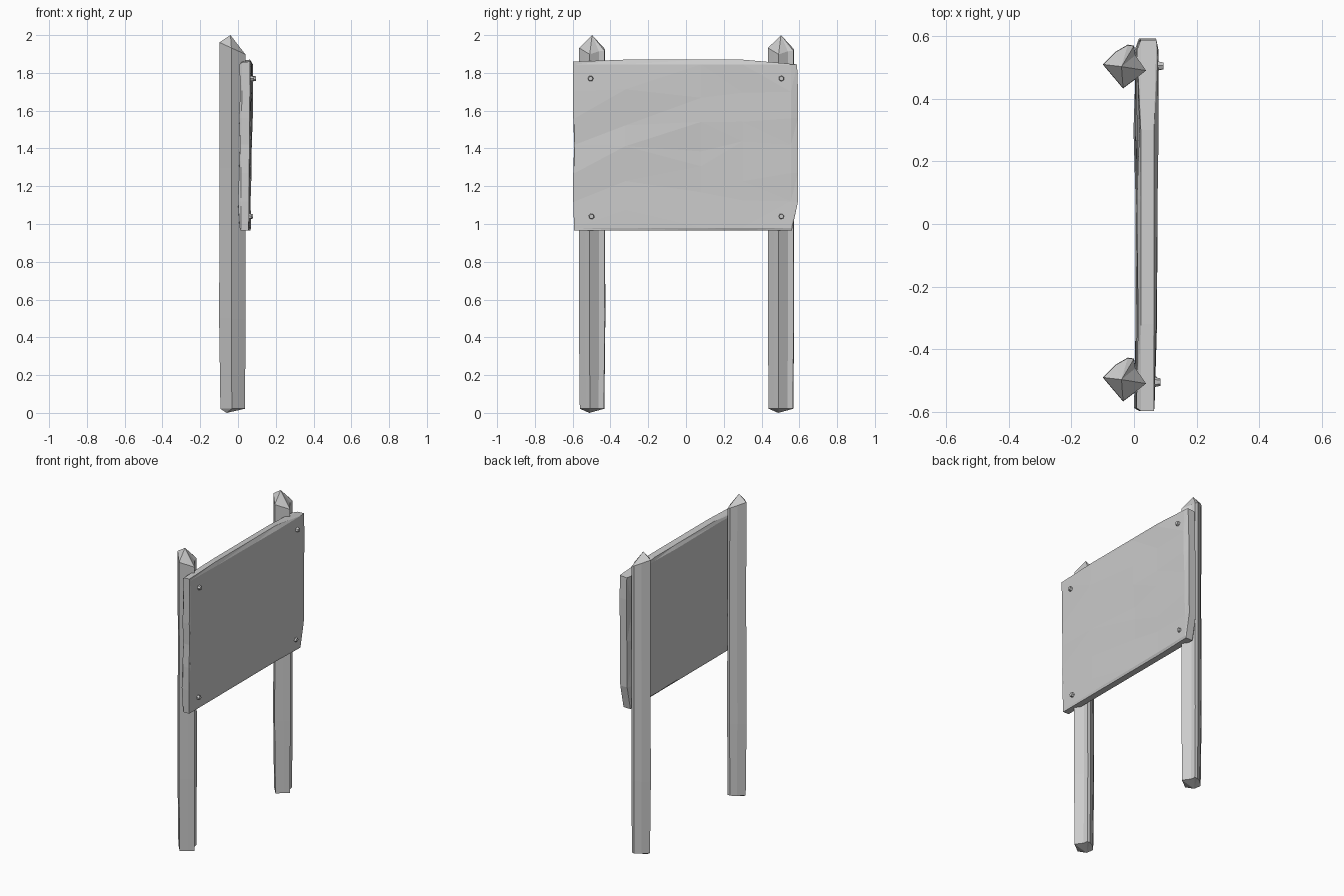
import bpy, bmesh, math, random
from mathutils import Matrix

if "Cube" in bpy.data.objects:
    bpy.data.objects.remove(bpy.data.objects["Cube"])

random.seed(7)


def finish(bm, name):
    bmesh.ops.triangulate(bm, faces=[f for f in bm.faces if len(f.verts) > 3])
    bmesh.ops.recalc_face_normals(bm, faces=bm.faces)
    mesh = bpy.data.meshes.new(name)
    bm.to_mesh(mesh)
    bm.free()
    ob = bpy.data.objects.new(name, mesh)
    bpy.context.collection.objects.link(ob)
    return ob


def bridge(bm, a, b):
    n = len(a)
    for i in range(n):
        k = (i + 1) % n
        bm.faces.new((a[i], a[k], b[k], b[i]))


def fan(bm, ring, tip):
    for i in range(len(ring)):
        bm.faces.new((ring[i], ring[(i + 1) % len(ring)], tip))


# Posts: chipped diamond section, pointed top, blunt foot
SECTION = [(-.10, .01), (-.06, .05), (-.02, .073), (0, .07),
           (.005, .04), (.04, -.01), (.008, -.035), (-.035, -.067)]


def post(name, y):
    bm = bmesh.new()
    rings = []
    for z, s, dx in [(.022, .93, .002), (.5, 1, 0), (1.3, .97, .001), (1.93, .98, 0)]:
        ring = []
        for px, py in SECTION:
            zz = z - (px + .03) * .45 if z > 1.5 else z
            ring.append(bm.verts.new((-.03 + (px + .03) * s + dx, y + py * s, zz)))
        rings.append(ring)
    for a, b in zip(rings, rings[1:]):
        bridge(bm, a, b)
    fan(bm, rings[-1], bm.verts.new((-.04, y + .003, 2.0)))
    fan(bm, rings[0], bm.verts.new((-.06, y - .012, 0)))
    return finish(bm, name)


for side, y in (("left", -.5), ("right", .5)):
    post(side + "_post", y)


# Board: hewn front and back grids joined through a wider rim
YS = [-.588, -.32, .08, .3, .555]
ZS = [.98, 1.12, 1.27, 1.42, 1.56, 1.7, 1.845]
NY, NZ = len(YS), len(ZS)
BORDER = ([(i, 0) for i in range(NY)] + [(NY - 1, j) for j in range(1, NZ)]
          + [(i, NZ - 1) for i in range(NY - 2, -1, -1)]
          + [(0, j) for j in range(NZ - 2, 0, -1)])


def board():
    bm = bmesh.new()

    def sheet(x_of, jitter):
        g = {}
        for i, y in enumerate(YS):
            for j, z in enumerate(ZS):
                inner = 0 < i < NY - 1 and 0 < j < NZ - 1
                dz = random.uniform(-.05, .05) if inner else 0
                dx = random.uniform(-jitter, jitter)
                g[i, j] = bm.verts.new((x_of(y, z) + dx, y, z + dz))
        for i in range(NY - 1):
            for j in range(NZ - 1):
                bm.faces.new((g[i, j], g[i + 1, j], g[i + 1, j + 1], g[i, j + 1]))
        return [g[k] for k in BORDER]

    front = sheet(lambda y, z: .068 + .008 * y + .012 * (z - 1.4), .005)
    back = sheet(lambda y, z: .008 + .012 * (z - 1.4), .006)
    rim = []
    for i, j in BORDER:
        y, z = YS[i], ZS[j]
        if i == 0:
            y = -.597 + (.005 if j in (0, 3) else 0)
        elif i == NY - 1:
            y = .56 if j == 0 else (.588 if j == NZ - 1 else .593)
        if j == 0:
            z = .965
        elif j == NZ - 1:
            z = 1.87 - (.01 if i == 0 else .025 if i == NY - 1 else 0)
        x = .04 + .008 * (z - 1.4)
        rim.append((x, y, z))
    # Two rim rings give the edge its flat band
    outer = [bm.verts.new((x + .02 + (.008 if y > .5 else 0), y, z)) for x, y, z in rim]
    inner = [bm.verts.new((x - .022, y, z - (.004 if z > 1.8 else 0))) for x, y, z in rim]
    bridge(bm, front, outer)
    bridge(bm, outer, inner)
    bridge(bm, inner, back)
    return finish(bm, "sign_board")


board()


# Nails: small faceted heads at the board corners
for k, (y, z, x) in enumerate([(-.505, 1.77, .07), (.505, 1.77, .08),
                               (-.5, 1.04, .06), (.505, 1.04, .066)]):
    bm = bmesh.new()
    place = (Matrix.Translation((x, y, z)) @ Matrix.Rotation(math.pi / 2, 4, 'Y')
             @ Matrix.Rotation(.4 * k, 4, 'Z'))
    bmesh.ops.create_cone(bm, cap_ends=True, segments=6, radius1=.018,
                          radius2=.012, depth=.028, matrix=place)
    finish(bm, f"nail_{k + 1}")
